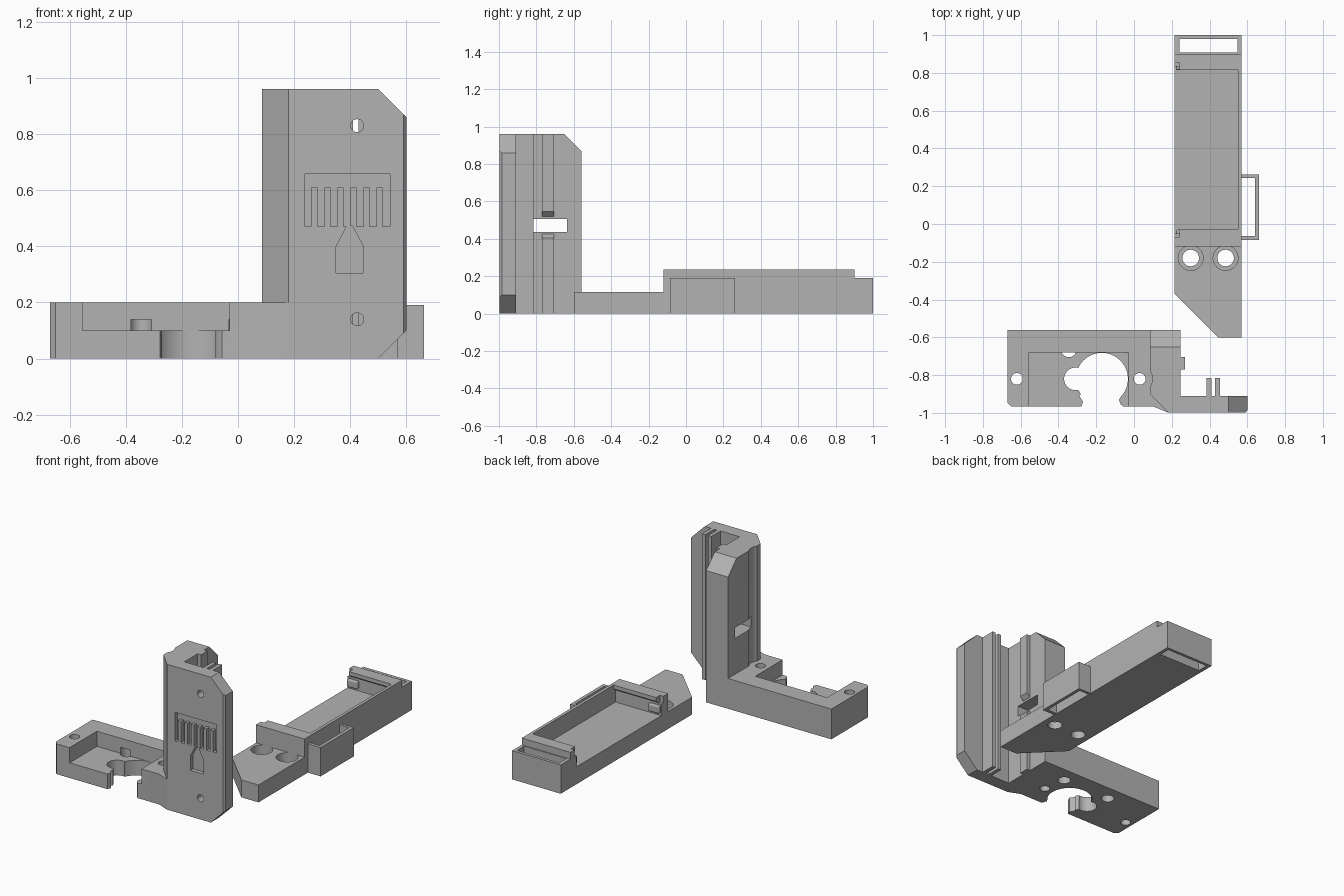
import bpy, bmesh, math
from mathutils import Vector

cube = bpy.data.objects.get("Cube")
if cube:
    bpy.data.objects.remove(cube, do_unlink=True)

grey = bpy.data.materials.new("plain grey")
grey.use_nodes = True
COLOUR = (0.45, 0.45, 0.45, 1)
grey.diffuse_color = COLOUR
grey.node_tree.nodes["Principled BSDF"].inputs["Base Color"].default_value = COLOUR


def prism(name, outline, lo, hi, axis="z"):
    """Extrude a 2D outline along an axis (x: y,z  y: x,z  z: x,y)."""
    place = {"x": lambda a, b: (lo, a, b),
             "y": lambda a, b: (a, lo, b),
             "z": lambda a, b: (a, b, lo)}[axis]
    step = {"x": (hi - lo, 0, 0), "y": (0, hi - lo, 0), "z": (0, 0, hi - lo)}[axis]
    bm = bmesh.new()
    face = bm.faces.new([bm.verts.new(place(a, b)) for a, b in outline])
    ext = bmesh.ops.extrude_face_region(bm, geom=[face])
    moved = [v for v in ext["geom"] if isinstance(v, bmesh.types.BMVert)]
    bmesh.ops.translate(bm, verts=moved, vec=Vector(step))
    bmesh.ops.recalc_face_normals(bm, faces=bm.faces)
    mesh = bpy.data.meshes.new(name)
    bm.to_mesh(mesh)
    bm.free()
    mesh.materials.append(grey)
    obj = bpy.data.objects.new(name, mesh)
    bpy.context.collection.objects.link(obj)
    return obj


def rect(a0, a1, b0, b1):
    return [(a0, b0), (a1, b0), (a1, b1), (a0, b1)]


def box(name, x0, x1, y0, y1, z0, z1):
    return prism(name, rect(x0, x1, y0, y1), z0, z1)


def circle(a, b, r, n=40):
    return [(a + r * math.cos(2 * math.pi * i / n), b + r * math.sin(2 * math.pi * i / n))
            for i in range(n)]


def cylinder(a, b, r, lo, hi, axis="z"):
    return prism("cutter", circle(a, b, r), lo, hi, axis)


def cut(obj, *cutters):
    """Subtract the cutters, bake the result and discard them."""
    for tool in cutters:
        tool.hide_render = True
        mod = obj.modifiers.new("cut", "BOOLEAN")
        mod.operation, mod.solver, mod.object = "DIFFERENCE", "EXACT", tool
    deps = bpy.context.evaluated_depsgraph_get()
    baked = bpy.data.meshes.new_from_object(obj.evaluated_get(deps))
    obj.modifiers.clear()
    obj.data = baked
    for tool in cutters:
        bpy.data.objects.remove(tool, do_unlink=True)


# Mount base with stepped pocket, round clamp opening and screw holes
base = prism("mount_base", [(-0.67, -0.56), (0.2, -0.56), (0.2, -0.95), (0.18, -0.998),
                            (0.1, -0.965), (-0.65, -0.965), (-0.67, -0.945)], 0, 0.2)
throat = [(-0.28, -1.1), (-0.28, -0.97), (-0.27, -0.94), (-0.29, -0.91), (-0.17, -0.8),
          (-0.06, -0.9), (-0.08, -0.93), (-0.07, -0.955), (-0.045, -0.975), (-0.045, -1.1)]
cut(base,
    box("cutter", -0.555, -0.03, -1.1, -0.68, 0.1, 0.3),
    cylinder(-0.17, -0.82, 0.138, -0.1, 0.3),
    cylinder(-0.31, -0.82, 0.06, -0.1, 0.3),
    prism("cutter", throat, -0.1, 0.3),
    *[cylinder(x, -0.82, 0.031, -0.1, 0.3) for x in (-0.62, 0.03)],
    *[cylinder(x, -0.665, 0.04, -0.1, 0.14) for x in (-0.345, 0.005)])

# Upright tower: side wall, front plate and two guide fins in one plan
plan = [(0.085, -0.56), (0.085, -0.9), (0.18, -0.998), (0.59, -0.998), (0.6, -0.985), (0.6, -0.91)]
for x in (0.43, 0.385):
    plan += [(x + 0.024, -0.91), (x + 0.024, -0.815), (x, -0.815), (x, -0.91)]
plan += [(0.245, -0.91), (0.245, -0.56)]
tower = prism("upright_tower", plan, 0, 0.96)
cut(tower,
    prism("cutter", [(-0.66, 0.97), (-0.55, 0.86), (-0.55, 0.97)], 0, 0.3, "x"),
    prism("cutter", [(0.49, 0.97), (0.61, 0.85), (0.61, 0.97)], -1.1, -0.8, "y"),
    prism("cutter", [(0.49, -0.01), (0.61, 0.11), (0.61, -0.01)], -1.1, -0.8, "y"),
    box("cutter", 0, 0.3, -0.82, -0.635, 0.437, 0.507),
    cylinder(0.03, -0.82, 0.068, 0.2, 1),
    *[cylinder(0.425, z, 0.023, -1.1, -0.908, "y") for z in (0.14, 0.83)])

# Recessed comb and tapered slot on the front plate
comb = [(0.238, 0.47), (0.238, 0.658), (0.541, 0.658), (0.541, 0.47)]
for i in reversed(range(6)):
    x = 0.261 + 0.0464 * i
    comb += [(x + 0.022, 0.47), (x + 0.022, 0.61), (x, 0.61), (x, 0.47)]
taper = [(0.388, 0.472), (0.35, 0.4), (0.35, 0.305), (0.446, 0.305), (0.446, 0.4), (0.408, 0.472)]
cut(tower, prism("cutter", comb, -1.1, -0.97, "y"))
cut(tower, prism("cutter", taper, -1.1, -0.97, "y"))

# Guide rib on the side wall, split by the window
for name, end, tip, far in (("lower_rib", 0.425, 0.405, 0), ("upper_rib", 0.52, 0.545, 0.96)):
    prism(name, [(0.24, far), (0.27, far), (0.27, tip), (0.245, end), (0.24, end)],
          -0.77, -0.705, "y")

# Tray: floor with pointed mounting tab and countersunk holes
floor = prism("tray_floor", [(0.57, -0.6), (0.445, -0.6), (0.215, -0.37), (0.215, 0.9),
                             (0.57, 0.9)], 0, 0.115)
for x in (0.3, 0.485):
    cut(floor, cylinder(x, -0.18, 0.044, -0.1, 0.3), cylinder(x, -0.18, 0.066, 0.05, 0.3))

# Tray walls: long side, and two lipped ends with rounded catches
box("tray_side_wall", 0.55, 0.57, -0.12, 0.9, 0.11, 0.235)
for name, outer, inner in (("front", -0.12, -0.03), ("back", 0.9, 0.815)):
    s = 1 if inner > outer else -1
    wall = prism("tray_%s_wall" % name,
                 [(outer, 0.11), (inner - 0.02 * s, 0.11), (inner - 0.02 * s, 0.195),
                  (inner, 0.21), (inner, 0.235), (outer, 0.235)], 0.215, 0.555, "x")
    y0, y1 = sorted((inner + 0.01 * s, inner - 0.04 * s))
    cut(wall, box("cutter", 0.2, 0.24, y0, y1, 0.19, 0.3))
    y0, y1 = sorted((inner, inner - 0.03 * s))
    catch = box("%s_catch" % name, 0.222, 0.3, y0, y1, 0.13, 0.18)
    bevel = catch.modifiers.new("rounding", "BEVEL")
    bevel.width, bevel.segments = 0.009, 3

# Slotted end block
block = box("tray_end_block", 0.215, 0.57, 0.9, 1, 0, 0.19)
cut(block, box("cutter", 0.24, 0.547, 0.907, 0.98, -0.1, 0.3))

# Side loop
loop = box("side_loop", 0.565, 0.663, -0.085, 0.262, 0, 0.19)
cut(loop, box("cutter", 0.5, 0.641, -0.063, 0.243, -0.1, 0.3))

# Smooth the round holes while keeping edges sharp
bpy.ops.object.select_all(action="DESELECT")
for obj in (base, tower, floor):
    obj.select_set(True)
bpy.context.view_layer.objects.active = base
bpy.ops.object.shade_smooth_by_angle(angle=math.radians(30))
